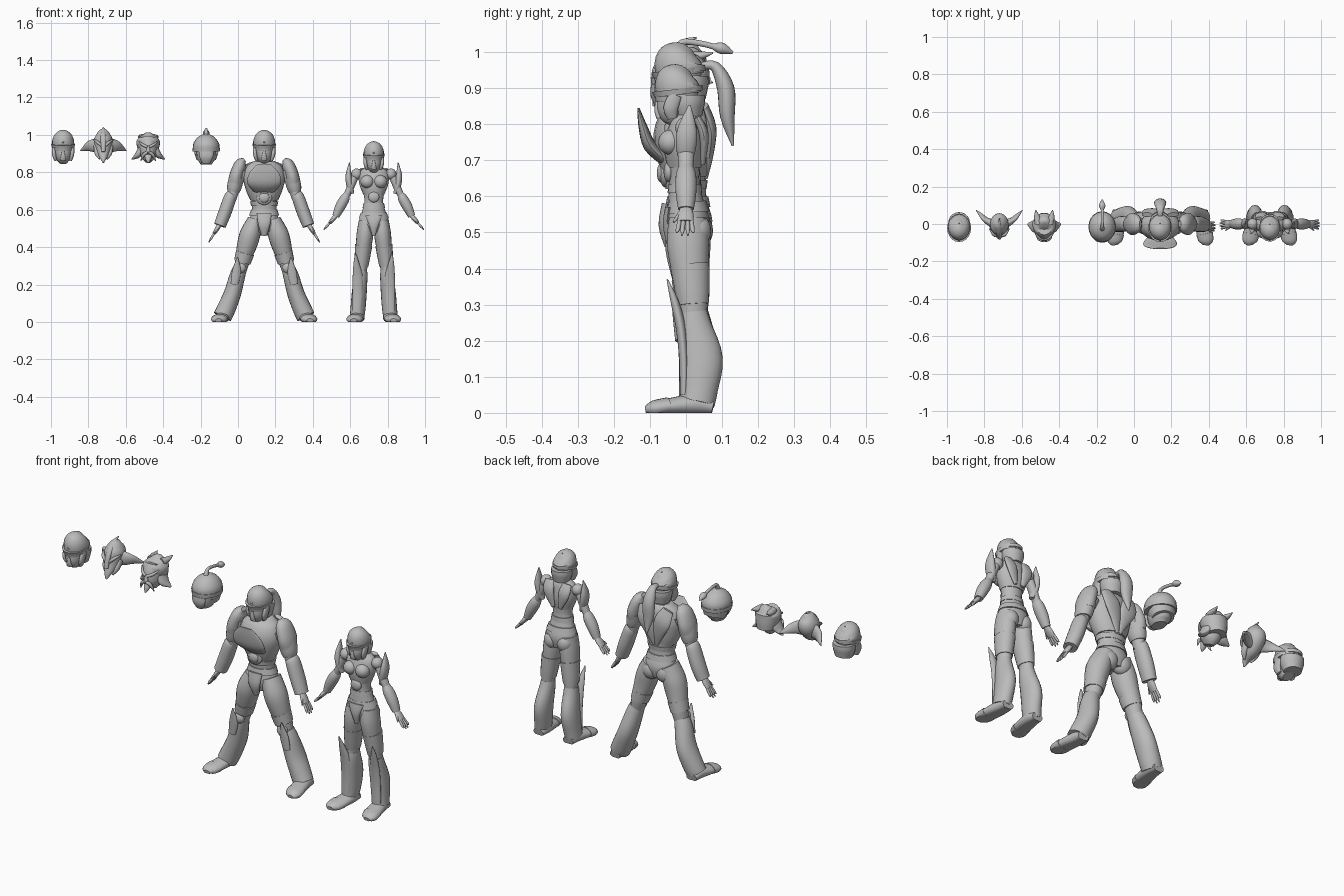
import bpy
import bmesh
from math import cos, sin, pi, radians
from mathutils import Vector, Matrix

UNIT = 0.01  # all part sizes are in hundredths
SEGMENTS = 20
STEPS = 4
AXIS_X, AXIS_Y = Vector((1, 0, 0)), Vector((0, 1, 0))

if "Cube" in bpy.data.objects:
    bpy.data.objects.remove(bpy.data.objects["Cube"])

grey = bpy.data.materials.new("plain_grey")
grey.use_nodes = True
grey.diffuse_color = (0.5, 0.5, 0.5, 1)
grey.node_tree.nodes["Principled BSDF"].inputs["Base Color"].default_value = grey.diffuse_color


def finish(name, bm):
    bmesh.ops.recalc_face_normals(bm, faces=bm.faces)
    mesh = bpy.data.meshes.new(name)
    bm.to_mesh(mesh)
    bm.free()
    mesh.materials.append(grey)
    obj = bpy.data.objects.new(name, mesh)
    bpy.context.collection.objects.link(obj)
    bpy.ops.object.select_all(action="DESELECT")
    obj.select_set(True)
    bpy.context.view_layer.objects.active = obj
    bpy.ops.object.shade_smooth_by_angle(angle=radians(38))


def sides(pair):
    return ((1, "left_"), (-1, "right_")) if pair else ((1, ""),)


def smooth_path(rings):
    """Interpolate rings (x, y, z, width radius, depth radius) with a spline."""
    pts = [Vector(r) for r in rings]
    pts = [pts[0]] + pts + [pts[-1]]
    out = []
    for a, b, c, d in zip(pts, pts[1:], pts[2:], pts[3:]):
        for i in range(STEPS):
            t = i / STEPS
            out.append(b + (c - a) * (t / 2) + (a * 2 - b * 5 + c * 4 - d) * (t * t / 2)
                       + (b * 3 - a - c * 3 + d) * (t ** 3 / 2))
    return out + [pts[-1]]


def loft(name, at, rings, pair=False, along_y=False, k=1):
    path = smooth_path(rings)
    for sign, prefix in sides(pair):
        bm = bmesh.new()
        loops = []
        for i, p in enumerate(path):
            before, after = path[max(i - 1, 0)], path[min(i + 1, len(path) - 1)]
            t = Vector(after[:3]) - Vector(before[:3])
            t.normalize()
            side = AXIS_X - t * t.x if along_y else AXIS_Y.cross(t)
            side.normalize()
            depth = t.cross(side)
            loop = []
            for j in range(SEGMENTS):
                a = 2 * pi * j / SEGMENTS
                v = Vector(p[:3]) + side * cos(a) * max(p[3], 0.1) + depth * sin(a) * max(p[4], 0.1)
                v.x *= sign
                v = (v * k + Vector(at)) * UNIT
                v.z = max(v.z, 0)
                loop.append(bm.verts.new(v))
            loops.append(loop)
        for low, high in zip(loops, loops[1:]):
            for j in range(SEGMENTS):
                n = (j + 1) % SEGMENTS
                bm.faces.new((low[j], low[n], high[n], high[j]))
        bm.faces.new(loops[0])
        bm.faces.new(loops[-1])
        finish(prefix + name, bm)


def ball(name, at, centre, radii, pair=False):
    for sign, prefix in sides(pair):
        bm = bmesh.new()
        place = Vector((centre[0] * sign, centre[1], centre[2])) + Vector(at)
        bmesh.ops.create_uvsphere(bm, u_segments=20, v_segments=12, radius=UNIT,
                                  matrix=Matrix.Translation(place * UNIT) @ Matrix.Diagonal((*radii, 1)))
        finish(prefix + name, bm)


def hand(name, at, wrist, tip):
    w, t = Vector(wrist), Vector(tip)
    mid = w.lerp(t, 0.5)
    loft(name + "_palm", at, [(*w, 1.1, 1.5), (*w.lerp(t, 0.25), 1.2, 2.2), (*mid, 0.9, 2.2)], pair=True)
    for finger, off in zip(("index", "middle", "ring", "little"), (-1.7, -0.6, 0.6, 1.7)):
        spread = AXIS_Y * off
        reach = mid.lerp(t, 1 - abs(off) / 6)
        loft(f"{name}_{finger}_finger", at, [(*(mid + spread), 0.6, 0.6),
             (*(mid.lerp(t, 0.5) + spread * 1.2), 0.6, 0.6), (*(reach + spread * 1.4), 0.2, 0.2)], pair=True)
    base = w.lerp(t, 0.2) - AXIS_Y * 1.5
    loft(name + "_thumb", at, [(*base, 0.7, 0.7), (*(mid - AXIS_Y * 3.3), 0.3, 0.3)], pair=True)


def foot(name, at, x):
    loft(name + "_foot", at, [(x, 7.5, 1.5, 3, 2), (x, 3, 2.3, 3.8, 3), (x + 1, -4, 1.8, 4.2, 2.4),
                              (x + 2, -9, 1.2, 3.6, 2), (x + 2, -11, 0.8, 1.5, 1)], pair=True, along_y=True)
    loft(name + "_toe_cap", at, [(x + 1.2, -5, 1.8, 4.5, 2.5), (x + 2, -9, 1.2, 3.9, 2.2),
                                 (x + 2, -11.2, 0.8, 1.8, 1)], pair=True, along_y=True)


def warrior_head(name, at, k=1):
    def part(label, rings, **kw):
        loft(f"{name}_{label}", at, rings, k=k, **kw)
    part("face", [(0, -1, 0, 2.5, 3), (0, -2, 3, 4.2, 5.5), (0, -1.5, 7, 4.8, 6), (0, -1, 11, 5, 6)])
    part("helmet", [(0, -1, 9, 5.9, 7), (0, -1, 12, 5.7, 7), (0, 0, 14.5, 4.2, 5), (0, 1, 16, 1, 1.5)])
    part("brim", [(0, -1.5, 8, 6, 7), (0, -1.7, 9.7, 6.4, 7.5)])
    part("neck_guard", [(0, 2, 1, 4.3, 4), (0, 1.5, 5, 5.6, 5.3), (0, 1.5, 8, 5.7, 5.3)])
    part("visor", [(0, -3, 6, 4.6, 5), (0, -3, 7.5, 4.8, 5.4)])
    part("nose_guard", [(0, -7, 1, 1.6, 0.8), (0, -7.6, 3, 1.2, 0.8), (0, -7.6, 6, 0.6, 0.6)])
    part("cheek_guard", [(4, -3, 1, 0.8, 1.5), (4.8, -3.5, 4, 1.1, 2.2), (5, -2, 8, 1, 2)], pair=True)
    part("crest", [(0, -8, 10, 0.5, 0.7), (0, -5, 14.3, 0.7, 0.7), (0, 1, 16, 0.4, 0.4)], along_y=True)


# Large armoured figure
man = (14, 0, 0)
loft("man_abdomen", man, [(0, 1, 48, 6, 5), (0, 1, 53, 8.3, 6.3), (0, 0.5, 59, 6.6, 5.2), (0, 0, 67, 7, 5.5)])
loft("man_belt", man, [(0, 0.5, 57, 8, 6.3), (0, 0.5, 60, 7, 5.7)])
loft("man_waist_band", man, [(0, 0, 62, 7, 5.7), (0, 0, 64.5, 7.6, 6)])
loft("man_chest", man, [(0, 0, 65, 7.4, 6), (0, -0.5, 70, 9.6, 7.2), (0, -1, 77, 11.2, 8),
                        (0, 0, 83, 9.5, 6.5), (0, 0, 86, 5.5, 4.5)])
loft("man_flared_collar", man, [(0, -6, 70, 6, 1.5), (0, -10, 74, 9, 1.8), (0, -12, 79.5, 8, 1.2),
                                (0, -13.2, 84.5, 3.5, 0.3)], along_y=True)
loft("man_back_plate", man, [(7, 5, 85, 3, 1.2), (5, 7, 79, 4.5, 1.4), (2.5, 6.5, 72, 3, 1.2),
                             (0.8, 5.5, 65, 0.6, 0.5)], pair=True)
loft("man_neck", man, [(0, 0, 83, 4, 4), (0, 0, 89, 3.3, 3.6)])
ball("man_buckle", man, (0, -5.8, 66.5), (4.2, 1.6, 4))
ball("man_buckle_centre", man, (0, -6.8, 66.5), (2.8, 1.3, 2.7))
loft("man_groin_plate", man, [(0, -5.5, 58, 4, 1.2), (0, -6.3, 52, 3.2, 1.3), (0, -4.5, 46.5, 1.6, 1.5)])
ball("man_seat", man, (4, 3.3, 50.5), (4.6, 4.2, 5), pair=True)
loft("man_upper_arm", man, [(11, 0, 81, 3.5, 3.5), (15, 0, 74, 3.2, 3.5), (17.5, 0, 66, 2.7, 3)], pair=True)
loft("man_shoulder_pad", man, [(10.5, 0, 86.8, 1, 2), (12.5, 0, 84.5, 3.2, 4.8), (14.8, 0, 78.5, 3.7, 6),
                               (15.5, 0, 74, 3.8, 5.2)], pair=True)
loft("man_shoulder_rim", man, [(14.8, 0, 77, 4.1, 5.5), (16, 0, 72, 3.9, 4.7), (16.5, 0, 69.5, 3.2, 4)], pair=True)
loft("man_forearm", man, [(17, 0, 69, 2, 2.5), (18, 0, 67, 3.3, 3.9), (21, 0, 58.5, 3.5, 4.2),
                          (23.7, -0.5, 51.5, 3.2, 3.7)], pair=True)
hand("man", man, (23.5, -0.5, 52.5), (30, -1.5, 42))
loft("man_thigh", man, [(4.7, 1, 54.5, 4.2, 5.6), (7.5, 0.5, 47, 5.5, 6.3), (9.5, 1, 40, 5.2, 5.5),
                        (11.5, 2, 33, 4, 4.5), (13, 2, 27, 3.4, 3.8)], pair=True)
loft("man_thigh_band", man, [(10.2, 1.3, 37, 5, 5.3), (11.7, 1.8, 32, 4.5, 4.8)], pair=True)
ball("man_kneecap", man, (12.7, -1, 29), (3, 2, 3), pair=True)
loft("man_shin", man, [(13, 2, 28.5, 3.7, 4), (14.5, 2.5, 24, 4.2, 4.8), (17, 3.8, 15, 4.6, 5.8),
                       (20.3, 3.5, 7, 5, 5.4), (22.3, 3, 2.8, 5, 5)], pair=True)
loft("man_knee_spike", man, [(16, -2, 20, 2, 1), (14.8, -2.5, 27, 2.4, 1.2), (14.3, -4, 34.5, 0.3, 0.3)], pair=True)
foot("man", man, 22.5)
warrior_head("man_head", (14, -0.5, 85.5))
loft("man_ponytail", man, [(0, 4, 96, 1.2, 1), (0, 8, 96, 2, 1.5), (0, 11, 90, 3.2, 2.4),
                           (0, 11.5, 82, 2.8, 2), (0, 13, 74, 0.3, 0.3)], along_y=True)

# Slim armoured figure
woman = (72.6, 0, 0)
loft("woman_abdomen", woman, [(0, 0.5, 48, 5.5, 5), (0, 0.5, 53, 8, 6), (0, 0, 58, 6.6, 5), (0, -0.5, 64, 5, 4.2),
                              (0, -0.5, 69, 5.6, 4.4)])
loft("woman_belt", woman, [(0, 0.5, 55.5, 8, 6), (0, 0.3, 58.5, 6.9, 5.3)])
loft("woman_waist_band", woman, [(0, -0.3, 61, 6, 4.8), (0, -0.3, 63.5, 5.5, 4.6)])
loft("woman_chest", woman, [(0, -0.5, 68, 5.6, 4.7), (0, -0.5, 74, 7.8, 5.6), (0, 0, 80, 7.7, 4.5),
                            (0, 0, 83, 3.5, 3)])
ball("woman_bust", woman, (3.5, -4.3, 75), (3.6, 3.4, 3.5), pair=True)
loft("woman_back_plate", woman, [(5, 3, 82, 2.5, 1), (4.5, 5, 77, 3, 1.3), (2, 4.7, 69, 1, 0.6)], pair=True)
loft("woman_neck", woman, [(0, 0, 81, 2.8, 2.8), (0, 0, 85, 2.2, 2.4)])
ball("woman_buckle", woman, (0, -4.8, 66.8), (3, 1.4, 2.9))
loft("woman_groin_plate", woman, [(0, -4.8, 57, 4.5, 1), (0, -5.2, 52, 2.6, 1.2), (0, -3.8, 46.5, 1, 1.4)])
ball("woman_seat", woman, (3.8, 3, 50.5), (4, 4, 4.6), pair=True)
ball("woman_shoulder", woman, (9.2, 0, 79), (2.9, 3, 3), pair=True)
loft("woman_upper_arm", woman, [(9.5, 0, 79, 2, 2.2), (12.5, 0, 72, 2, 2.3), (15, 0, 66.5, 1.7, 1.9)], pair=True)
loft("woman_shoulder_fin", woman, [(11.5, 0, 68.5, 1, 1.3), (12.8, 0, 73, 1.8, 2.7), (13.5, 0.3, 78.5, 1.6, 2.7),
                                   (13, 1, 85.3, 0.2, 0.3)], pair=True)
loft("woman_forearm", woman, [(14.3, 0, 68.8, 1.5, 1.8), (15.5, 0, 66, 2.6, 2.8), (18, 0, 61.5, 2.7, 2.9),
                              (20.3, 0, 56.5, 1.9, 2.2)], pair=True)
hand("woman", woman, (20, 0, 57), (27.2, -0.3, 48.8))
loft("woman_thigh", woman, [(4.2, 0.5, 54, 3.8, 5.2), (4.7, 0.5, 47, 4.5, 5.8), (5.7, 1.2, 38, 4, 4.9),
                            (6.5, 2, 31, 3.4, 4), (6.8, 2, 27, 3, 3.7)], pair=True)
loft("woman_thigh_armour", woman, [(5.4, 1.1, 41, 4.6, 5.5), (6.2, 1.7, 34, 4.1, 4.8), (6.6, 2, 30, 3.7, 4.3)],
     pair=True)
loft("woman_shin", woman, [(6.8, 2, 28, 3.2, 3.9), (7, 2.5, 24, 3.6, 4.6), (7.8, 4.2, 15, 4, 6),
                           (8.5, 3.6, 6.5, 4, 5.2), (9, 3, 2.8, 3.8, 5)], pair=True)
loft("woman_shin_guard", woman, [(9, -0.5, 5, 2.4, 1.2), (8.6, -0.6, 15, 2.8, 1.3), (8.6, -1.5, 24, 2.7, 1.4),
                                 (9.3, -3.2, 31, 1.6, 1.1), (9.8, -5.2, 37, 0.2, 0.2)], pair=True)
foot("woman", woman, 8.7)
warrior_head("woman_head", (72.6, -1, 80.8), k=0.92)

# Spare helmeted head
warrior_head("spare_head", (-93.5, -0.5, 85.5))

# Winged bird head
bird = (-72, 0, 85)
loft("bird_skull", bird, [(0, -7.5, 0.2, 0.4, 0.5), (0, -6, 3, 2, 1.7), (0, -2.5, 7, 4, 4.5), (0, 0, 12, 5, 5.8),
                          (0, 1, 16, 3.2, 4), (0, 2, 18, 0.5, 1)])
loft("bird_wing", bird, [(3, 0, 9.5, 4, 2.5), (7, 2, 9, 3, 1.6), (10, 5, 7.7, 1.5, 0.9), (12.3, 7.3, 6.5, 0.2, 0.2)],
     pair=True)
loft("bird_crest", bird, [(0, -7.5, 6, 1, 0.8), (0, -5.5, 13, 1.5, 1), (0, -1, 17.5, 1, 0.9), (0, 3, 19, 0.2, 0.2)],
     along_y=True)
loft("bird_brow", bird, [(1, -6.6, 9, 0.6, 0.6), (3, -5.7, 11, 0.8, 0.8), (5.3, -2.5, 12.5, 0.3, 0.3)], pair=True)
loft("bird_cheek", bird, [(2, -5, 2, 0.3, 0.5), (3.3, -3.5, 5, 1.3, 1.5), (4.2, -1, 9, 1, 2)], pair=True)

# Bearded head with swept hair
beard = (-48, -1, 85)
loft("bearded_face", beard, [(0, -3, 1, 2, 3), (0, -2, 4, 4.2, 5.3), (0, -1, 9, 4.8, 6), (0, 0, 13, 4, 5)])
loft("bearded_hair", beard, [(0, 2, 4, 4.8, 4.8), (0, 1.5, 8, 5.8, 5.6), (0, 0.5, 11.5, 6.3, 6.5),
                             (0, 0.5, 14, 4.3, 4.8), (0, 0, 15, 1.5, 2)])
loft("side_whiskers", beard, [(4, 0, 8, 1.3, 3.5), (5.3, 0, 4.5, 1.8, 3.5), (8.8, 1, 2, 0.3, 0.5)], pair=True)
loft("swept_hair_lock", beard, [(3, 1, 13.5, 2, 2), (4, 5, 14, 1.5, 1.2), (4.5, 8.5, 14.8, 0.2, 0.2)],
     pair=True, along_y=True)
loft("moustache", beard, [(0.3, -8, 5.6, 0.7, 0.7), (2.4, -7.3, 4.5, 0.9, 0.8), (4, -6.2, 1, 0.2, 0.2)], pair=True)
loft("pointed_beard", beard, [(0, -6, 4, 2, 1.4), (0, -7, 2, 1.5, 1.2), (0, -8, 0, 0.3, 0.3)])
loft("heavy_brow", beard, [(0.4, -7.2, 8.5, 0.7, 0.8), (3, -6, 9.7, 0.7, 0.8), (5, -3.5, 11.5, 0.3, 0.3)], pair=True)
loft("broad_nose", beard, [(0, -7.5, 5.8, 1.2, 1), (0, -7, 9, 0.6, 0.6)])

# Round helmet with a tassel
round_at = (-17, -1.5, 84)
loft("round_jaw", round_at, [(0, -1, 0.3, 3, 4), (0, -1, 3, 4.6, 5.8), (0, 0, 8, 5.5, 6.8)])
loft("round_dome", round_at, [(0, 0, 7.5, 7, 7.8), (0, 0, 11, 7, 7.9), (0, 0, 14.5, 4.8, 5.6), (0, 0, 16.5, 1.5, 1.8)])
loft("round_band", round_at, [(0, 0, 7, 7.2, 8.1), (0, 0, 9, 7.4, 8.3)])
loft("round_neck_guard", round_at, [(0, 2, 3, 5.3, 4.8), (0, 1, 6.5, 6.5, 6.8)])
loft("round_mask", round_at, [(0, -6, 1, 2.2, 1), (0, -7, 4, 3.6, 1.3), (0, -7, 7, 4, 1.2)])
loft("tassel_cord", round_at, [(0, -1, 16, 1.3, 1.3), (0, 0.5, 18.7, 0.8, 0.9), (0, 5, 18.5, 0.7, 0.8),
                               (0, 10, 17.3, 0.8, 0.8)], along_y=True)
loft("tassel", round_at, [(0, 9, 17.5, 0.8, 0.8), (0, 11.5, 17, 1.7, 1.6), (0, 14.5, 15.8, 0.3, 0.3)], along_y=True)
